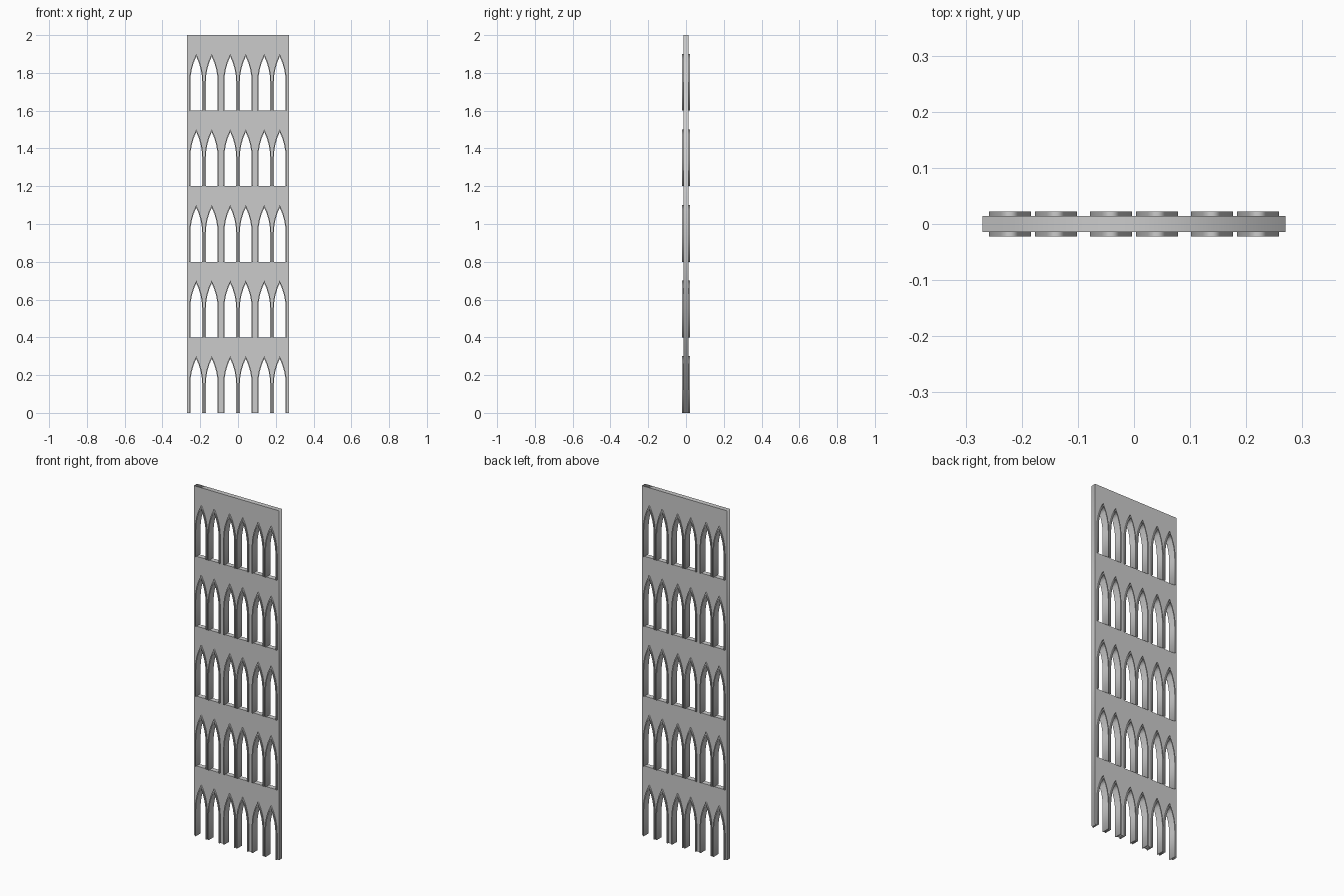
import bpy, math

if "Cube" in bpy.data.objects:
    bpy.data.objects.remove(bpy.data.objects["Cube"])

FLOORS, FLOOR_H = 5, 0.4
HALF_W, HEIGHT = 0.27, 2.0
OUT_W, SPRING, APEX, RIM = 0.0375, 0.15, 0.30, 0.006
CENTRES = [m + s * 0.041 for m in (-0.18, 0.0, 0.18) for s in (-1, 1)]

# Radius of each arc of the pointed arch
RISE = APEX - SPRING
RADIUS = (RISE ** 2 + OUT_W ** 2) / (2 * OUT_W)


def lancet(cx, z0, inset=0.0, steps=4):
    """Open outline of a pointed arch, from left foot to right foot."""
    r = RADIUS - inset
    off = RADIUS - OUT_W
    end = math.acos(off / r)
    half = []
    for i in range(steps + 1):
        a = end * i / steps
        half.append((off - r * math.cos(a), SPRING + r * math.sin(a)))
    half.insert(0, (off - r, 0.0))
    pts = half + [(-x, z) for x, z in reversed(half[:-1])]
    return [(cx + x, z0 + z) for x, z in pts]


def slab(name, outlines, half_depth):
    """Filled outlines (inner ones become holes) extruded along y."""
    cu = bpy.data.curves.new(name, 'CURVE')
    cu.dimensions = '2D'
    cu.fill_mode = 'BOTH'
    cu.extrude = half_depth
    for pts in outlines:
        sp = cu.splines.new('POLY')
        sp.points.add(len(pts) - 1)
        for p, (x, z) in zip(sp.points, pts):
            p.co = (x, z, 0, 1)
        sp.use_cyclic_u = True
    ob = bpy.data.objects.new(name, cu)
    bpy.context.collection.objects.link(ob)
    ob.rotation_euler = (math.pi / 2, 0, 0)
    bpy.ops.object.select_all(action='DESELECT')
    ob.select_set(True)
    bpy.context.view_layer.objects.active = ob
    bpy.ops.object.convert(target='MESH')
    bpy.ops.object.transform_apply(location=False, rotation=True, scale=False)
    return ob


# Wall: ground floor arches are notches, upper arches are holes
outer = [(-HALF_W, HEIGHT), (-HALF_W, 0)]
for cx in CENTRES:
    outer += lancet(cx, 0)
outer += [(HALF_W, 0), (HALF_W, HEIGHT)]
holes = [lancet(cx, k * FLOOR_H) for k in range(1, FLOORS) for cx in CENTRES]
slab("wall", [outer] + holes, 0.014)

# Projecting arch frames lining every opening
for k in range(FLOORS):
    frames = [lancet(cx, k * FLOOR_H) + lancet(cx, k * FLOOR_H, RIM)[::-1]
              for cx in CENTRES]
    slab(f"arch_frames_{k + 1}", frames, 0.022)
